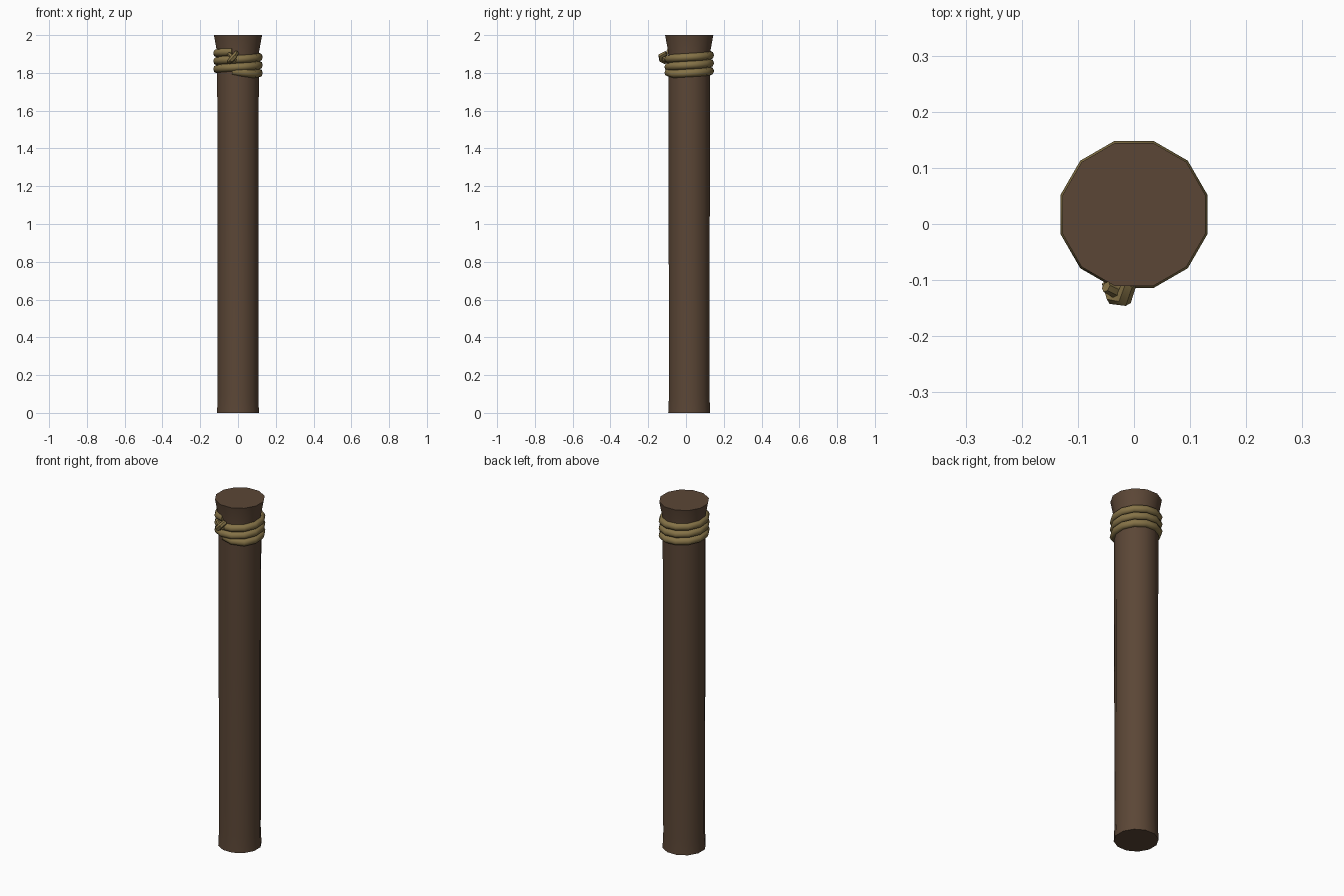
import bpy, bmesh, math
from mathutils import Vector

if "Cube" in bpy.data.objects:
    bpy.data.objects.remove(bpy.data.objects["Cube"])

CY = 0.017          # post axis sits slightly behind the origin
SIDES = 12


def material(name, rgb):
    m = bpy.data.materials.new(name)
    m.diffuse_color = (*rgb, 1)
    m.use_nodes = True
    m.node_tree.nodes["Principled BSDF"].inputs["Base Color"].default_value = m.diffuse_color
    return m


wood = material("dark wood", (0.105, 0.062, 0.037))
fibre = material("rope fibre", (0.235, 0.17, 0.063))


def skin(name, rings, mat):
    """Bridge a list of closed rings, cap both ends, shade smooth by angle."""
    bm = bmesh.new()
    loops = [[bm.verts.new(p) for p in ring] for ring in rings]
    for a, b in zip(loops, loops[1:]):
        n = len(a)
        for i in range(n):
            bm.faces.new((a[i], a[(i + 1) % n], b[(i + 1) % n], b[i]))
    bm.faces.new(loops[0])
    bm.faces.new(loops[-1])
    bmesh.ops.recalc_face_normals(bm, faces=bm.faces)
    me = bpy.data.meshes.new(name)
    bm.to_mesh(me)
    bm.free()
    me.materials.append(mat)
    ob = bpy.data.objects.new(name, me)
    bpy.context.collection.objects.link(ob)
    bpy.ops.object.select_all(action='DESELECT')
    ob.select_set(True)
    bpy.context.view_layer.objects.active = ob
    bpy.ops.object.shade_smooth_by_angle(angle=math.radians(50))
    return ob


def tube(name, path, radii, sides, mat):
    """Sweep a small polygon along a path of points."""
    rings = []
    for i, p in enumerate(path):
        t = (path[min(i + 1, len(path) - 1)] - path[max(i - 1, 0)]).normalized()
        out = Vector((p.x, p.y - CY, 0))
        out = (out - t * out.dot(t)).normalized()
        up = t.cross(out)
        rings.append([p + radii[i] * (out * math.cos(a) + up * math.sin(a))
                      for a in (2 * math.pi * k / sides for k in range(sides))])
    return skin(name, rings, mat)


# Post: round shaft, slight foot flare, hammered-out head
profile = [(0, 0.115), (0.09, 0.111), (1.0, 0.1125), (1.82, 0.114),
           (1.91, 0.115), (2.0, 0.132)]
skin("post", [[(r * math.cos(a), CY + r * math.sin(a), z)
               for a in (math.radians(15 + 30 * k) for k in range(SIDES))]
              for z, r in profile], wood)

# Rope: three rising turns, both ends tucked in at the front
path, radii = [], []
steps = 3 * SIDES
for i in range(steps + 1):
    a = math.radians(-105 + 30 * i)
    turn = i / SIDES
    z = 1.787 + 0.042 * turn + 0.022 * max(0, 1 - 6 * turn)
    r = 0.105 if i in (0, steps) else 0.1145
    path.append(Vector((r * math.cos(a), CY + r * math.sin(a), z)))
    radii.append(0.021)
tube("rope_wrap", path, radii, 8, fibre)

# Knot: a diagonal hitch over the wraps with a short tail beside it
tube("knot_hitch", [Vector(p) for p in ((-0.046, -0.105, 1.858), (-0.036, -0.130, 1.870),
                                        (-0.018, -0.133, 1.890), (-0.008, -0.105, 1.905))],
     [0.013, 0.015, 0.015, 0.013], 6, fibre)
tube("knot_tail", [Vector(p) for p in ((-0.015, -0.108, 1.865), (-0.032, -0.122, 1.885),
                                       (-0.050, -0.112, 1.902))],
     [0.011, 0.012, 0.010], 6, fibre)
